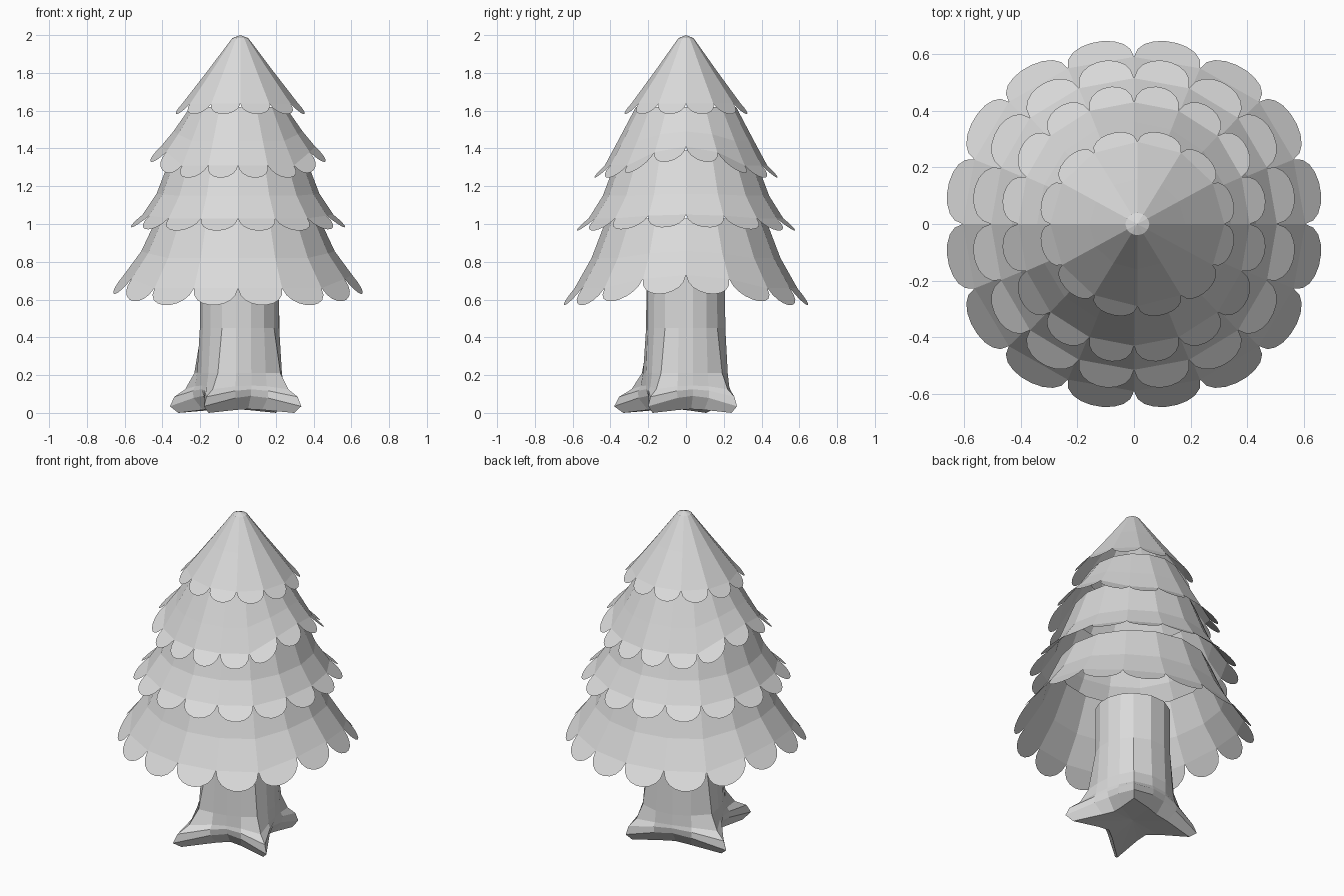
import bpy, bmesh, math
from mathutils import Vector

if "Cube" in bpy.data.objects:
    bpy.data.objects.remove(bpy.data.objects["Cube"])

grey = bpy.data.materials.new("light grey")
grey.diffuse_color = (0.7, 0.7, 0.7, 1)
grey.use_nodes = True
grey.node_tree.nodes["Principled BSDF"].inputs["Base Color"].default_value = grey.diffuse_color


def finish(bm, name):
    """Turn a bmesh into a flat shaded object."""
    bmesh.ops.recalc_face_normals(bm, faces=bm.faces)
    me = bpy.data.meshes.new(name)
    bm.to_mesh(me)
    bm.free()
    me.materials.append(grey)
    ob = bpy.data.objects.new(name, me)
    bpy.context.collection.objects.link(ob)
    return ob


def bridge(bm, a, b):
    """Quads between two closed rings of equal length."""
    n = len(a)
    for i in range(n):
        j = (i + 1) % n
        bm.faces.new((a[i], a[j], b[j], b[i]))


def foliage_tier(name, profile, count, out, drop, lift=0.0, xs=1.0, cx=0.0,
                 corner=0.0, apex=None):
    """Open skirt whose hem is a row of round lobes; lift raises the x sides,
    corner pushes the diagonals of the hem outward."""
    bm = bmesh.new()
    angles = [2 * math.pi * i / count for i in range(count)]
    rings = []
    for k, (r0, z) in enumerate(profile):
        share = k / (len(profile) - 1)
        ring = []
        for a in angles:
            r = r0 + corner * share * math.sin(2 * a) ** 4
            rise = lift * share * max(0, math.cos(2 * a))
            ring.append(bm.verts.new((cx + r * math.cos(a) * xs, r * math.sin(a), z + rise)))
        rings.append(ring)
    for a, b in zip(rings, rings[1:]):
        bridge(bm, a, b)
    if apex:
        tip = bm.verts.new(apex)
        for i in range(count):
            bm.faces.new((tip, rings[0][i], rings[0][(i + 1) % count]))
    # half-round lobe hanging from each hem edge
    hem = rings[-1]
    steps = 9
    for i in range(count):
        p, q = hem[i], hem[(i + 1) % count]
        m = angles[i] + math.pi / count
        d = Vector((out * math.cos(m), out * math.sin(m), -drop))
        arc = []
        for s in range(1, steps):
            t = math.pi * s / steps
            f = (1 - math.cos(t)) / 2
            arc.append(bm.verts.new(p.co.lerp(q.co, f) + d * math.sin(t) ** 0.85))
        bm.faces.new([p] + arc + [q])
    return finish(bm, name)


# Foliage: three skirts of sixteen lobes and a pointed top
foliage_tier("foliage_bottom", [(.42, 1.03), (.50, .82), (.59, .66)], 16,
             .075, .09, lift=.07, xs=1.025, corner=.02)
foliage_tier("foliage_lower_middle", [(.35, 1.39), (.44, 1.15), (.515, 1.03)], 16,
             .08, .065, lift=.02, xs=.98, corner=.015)
foliage_tier("foliage_upper_middle", [(.265, 1.62), (.36, 1.44), (.43, 1.31)], 16,
             .07, .065, lift=.1, xs=.95, corner=.01)
foliage_tier("foliage_top", [(.04, 1.984), (.16, 1.815), (.29, 1.637)], 12,
             .052, .055, cx=.012, xs=1.06, apex=(.012, 0, 2.0))

# Trunk: sixteen sides flaring into four uneven claw-like roots
roots = [(-.19, -.38), (.325, -.2), (.215, .27), (-.37, .12)]
polar = sorted((math.atan2(y, x), math.hypot(x, y)) for x, y in roots)
spokes = []  # (angle, root reach, weight)
for i, (a, reach) in enumerate(polar):
    b, reach2 = polar[(i + 1) % 4]
    gap = (b - a) % (2 * math.pi)
    for k, w in enumerate((1, .2, 0, .2)):
        spokes.append((a + gap * k / 4, reach if k < 2 else reach2, w))

# (height, core radius, share of the root reach, lift between the roots)
levels = [(.74, .21, 0, 0), (.45, .212, 0, 0), (.21, .22, .2, 0), (.125, .22, .5, .02),
          (.085, .22, .86, .04), (.035, .21, 1, .055), (0, .16, .8, .02)]
bm = bmesh.new()
rings = []
for z, r, share, up in levels:
    rings.append([bm.verts.new((.01 + (r + (reach - r) * w * share) * math.cos(a),
                                (r + (reach - r) * w * share) * math.sin(a),
                                z + up * (1 - w))) for a, reach, w in spokes])
for a, b in zip(rings, rings[1:]):
    bridge(bm, a, b)
bm.faces.new(rings[0])
sole = bm.verts.new((.01, 0, .035))
for i in range(16):
    bm.faces.new((sole, rings[-1][i], rings[-1][(i + 1) % 16]))
finish(bm, "trunk_with_roots")
